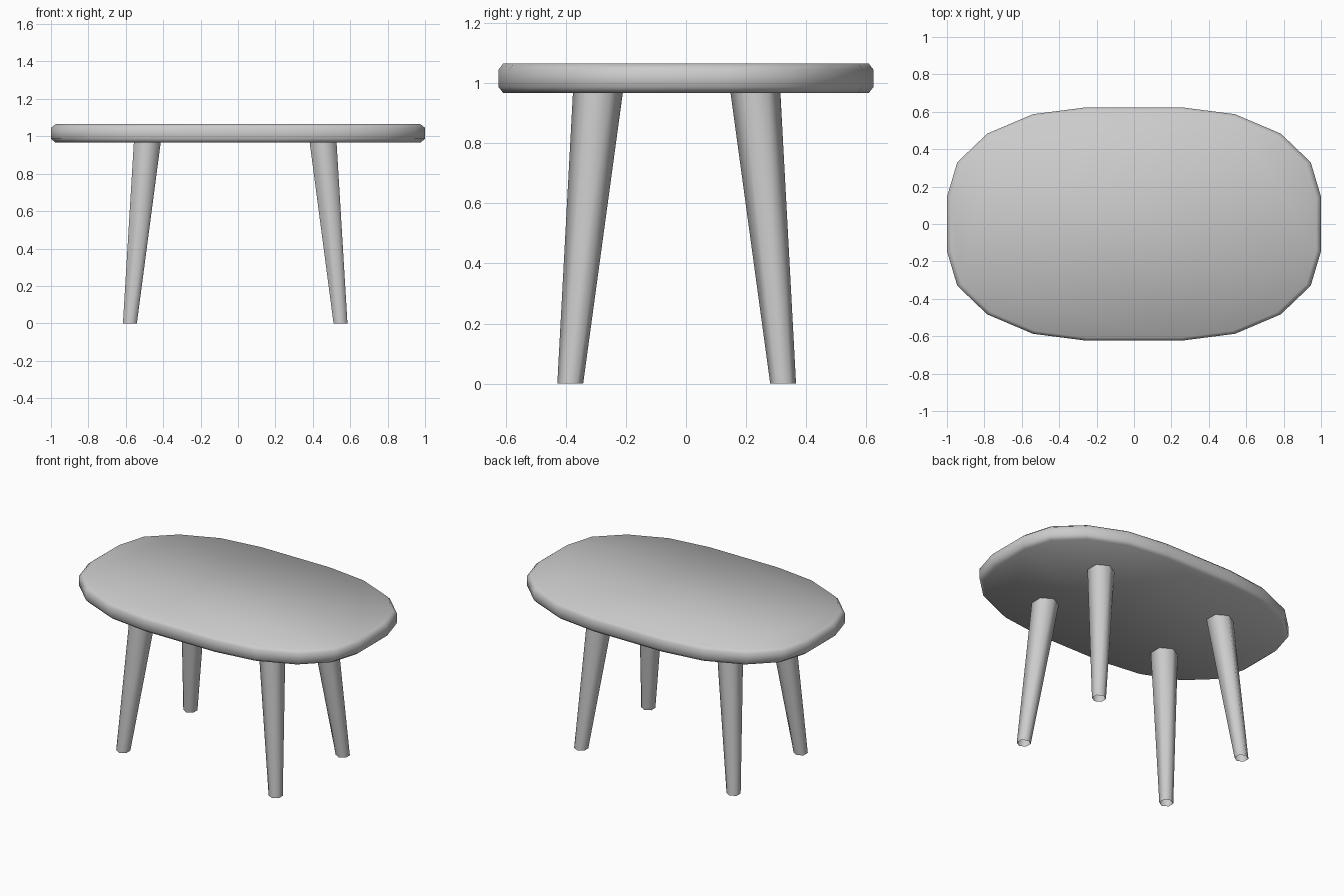
import bpy
import bmesh
from math import cos, sin, tau
from mathutils import Vector

default_cube = bpy.data.objects.get("Cube")
if default_cube:
    bpy.data.objects.remove(default_cube, do_unlink=True)

grey = bpy.data.materials.new("plain_grey")
grey.use_nodes = True
colour = (0.6, 0.6, 0.6, 1)
grey.diffuse_color = colour
grey.node_tree.nodes["Principled BSDF"].inputs["Base Color"].default_value = colour


def loft(name, rings, capped):
    """Smooth shell through matching rings of points, listed bottom to top."""
    bm = bmesh.new()
    loops = [[bm.verts.new(p) for p in ring] for ring in rings]
    for low, high in zip(loops, loops[1:]):
        for i in range(len(low)):
            j = (i + 1) % len(low)
            bm.faces.new((low[i], low[j], high[j], high[i]))
    if capped:
        bm.faces.new(loops[0][::-1])
        bm.faces.new(loops[-1])
    for face in bm.faces:
        face.smooth = True
    mesh = bpy.data.meshes.new(name)
    bm.to_mesh(mesh)
    bm.free()
    mesh.materials.append(grey)
    obj = bpy.data.objects.new(name, mesh)
    bpy.context.collection.objects.link(obj)
    return obj


# Table top: one quarter of the rounded outline, mirrored round, with chamfered rims
quarter = [(1, 0.145), (0.945, 0.33), (0.785, 0.483), (0.54, 0.587), (0.26, 0.623)]
half = quarter + [(-x, y) for x, y in reversed(quarter)]
outline = half + [(-x, -y) for x, y in half]
profile = [(0.975, 0.966), (1, 0.986), (1, 1.045), (0.975, 1.065)]
loft("table_top", [[(x * s, y * s, z) for x, y in outline] for s, z in profile], True)


# Legs: splayed, tapered, open six-sided tubes with corners along y
def hexagon(centre, radius):
    return [centre + Vector((sin(-a), cos(a), 0)) * radius
            for a in (tau * i / 6 for i in range(6))]


offset = Vector((-0.015, -0.031, 0))
for side, sx in (("left", 1), ("right", -1)):
    for end, sy in (("front", -1), ("back", 1)):
        foot = offset + Vector((sx * 0.563, sy * 0.354, 0))
        head = offset + Vector((sx * 0.47, sy * 0.262, 0.968))
        loft(f"{end}_{side}_leg", [hexagon(foot, 0.043), hexagon(head, 0.083)], False)
